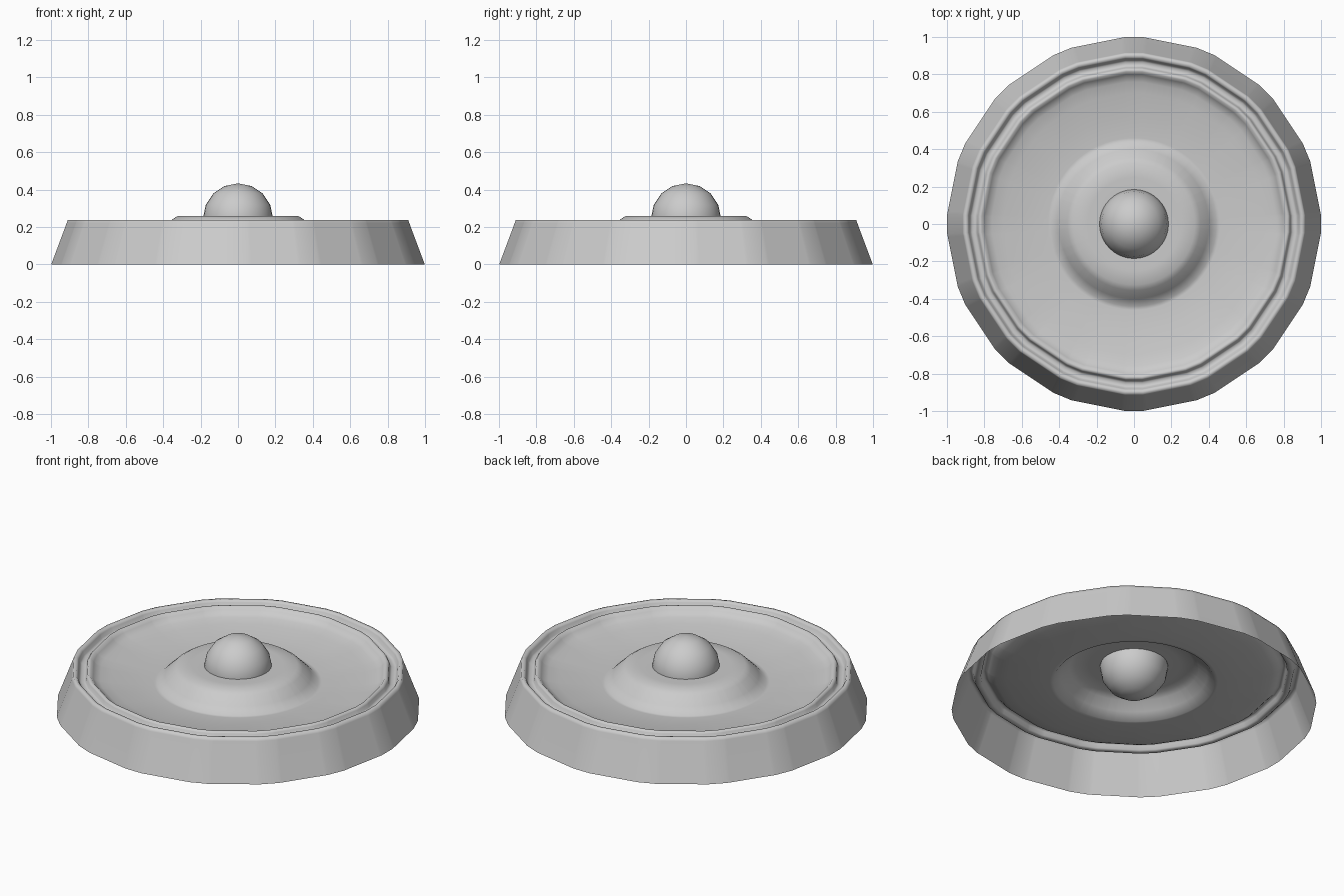
import bpy, math

if "Cube" in bpy.data.objects:
    bpy.data.objects.remove(bpy.data.objects["Cube"])


# Angles for a 16-sided outline with small corner bevels
ANGLES = [k * 22.5 + d for k in range(16) for d in (-3, 3, 4, 8.5, 14, 18.5)]


def radius(r, deg, roundness):
    """Distance to the bevelled 16-gon, blended towards a circle."""
    d = (deg + 3) % 22.5 - 3
    flat = 1.0
    if d >= 3:
        flat = math.cos(math.radians(8.25)) / math.cos(math.radians(d - 11.25))
    return r * (flat + (1 - flat) * roundness)


def ring_sheet(name, profile, angle):
    """Sweep (radius, height, roundness) points from outside to inside."""
    n = len(ANGLES)
    verts = []
    for r, z, roundness in profile:
        for a in ANGLES:
            q = radius(r, a, roundness)
            t = math.radians(a)
            verts.append((q * math.cos(t), q * math.sin(t), z))
    faces = [(i * n + j, i * n + (j + 1) % n,
              (i + 1) * n + (j + 1) % n, (i + 1) * n + j)
             for i in range(len(profile) - 1) for j in range(n)]
    mesh = bpy.data.meshes.new(name)
    mesh.from_pydata(verts, [], faces)
    mesh.update()
    ob = bpy.data.objects.new(name, mesh)
    bpy.context.collection.objects.link(ob)
    bpy.ops.object.select_all(action='DESELECT')
    ob.select_set(True)
    bpy.context.view_layer.objects.active = ob
    bpy.ops.object.shade_smooth_by_angle(angle=math.radians(angle))
    return ob


# One thin sheet: flared skirt, lip, groove, ridge, dish and centre collar
ring_sheet("dish_body", [
    # flared skirt and lip
    (1.0, 0, 0), (0.917, 0.222, 0), (0.911, 0.239, 0), (0.892, 0.239, 0),
    # groove
    (0.884, 0.228, 0), (0.876, 0.207, 0), (0.867, 0.2, 0), (0.849, 0.2, 0),
    (0.84, 0.207, 0), (0.835, 0.228, 0),
    # ridge
    (0.827, 0.238, 0), (0.815, 0.238, 0), (0.80, 0.222, 0), (0.785, 0.207, 0),
    # shallow dish, turning from faceted to round
    (0.76, 0.197, 0.1), (0.70, 0.184, 0.3), (0.57, 0.166, 0.65),
    (0.46, 0.155, 1), (0.44, 0.155, 1),
    # raised collar
    (0.40, 0.195, 1), (0.355, 0.239, 1), (0.325, 0.258, 1),
    (0.25, 0.26, 1), (0.175, 0.258, 1)], 75)

# Central ball
bpy.ops.mesh.primitive_uv_sphere_add(segments=32, ring_count=8, radius=0.187,
                                     location=(0, 0, 0.247))
ball = bpy.context.object
ball.name = "centre_ball"
bpy.ops.object.shade_smooth_by_angle(angle=math.radians(40))
